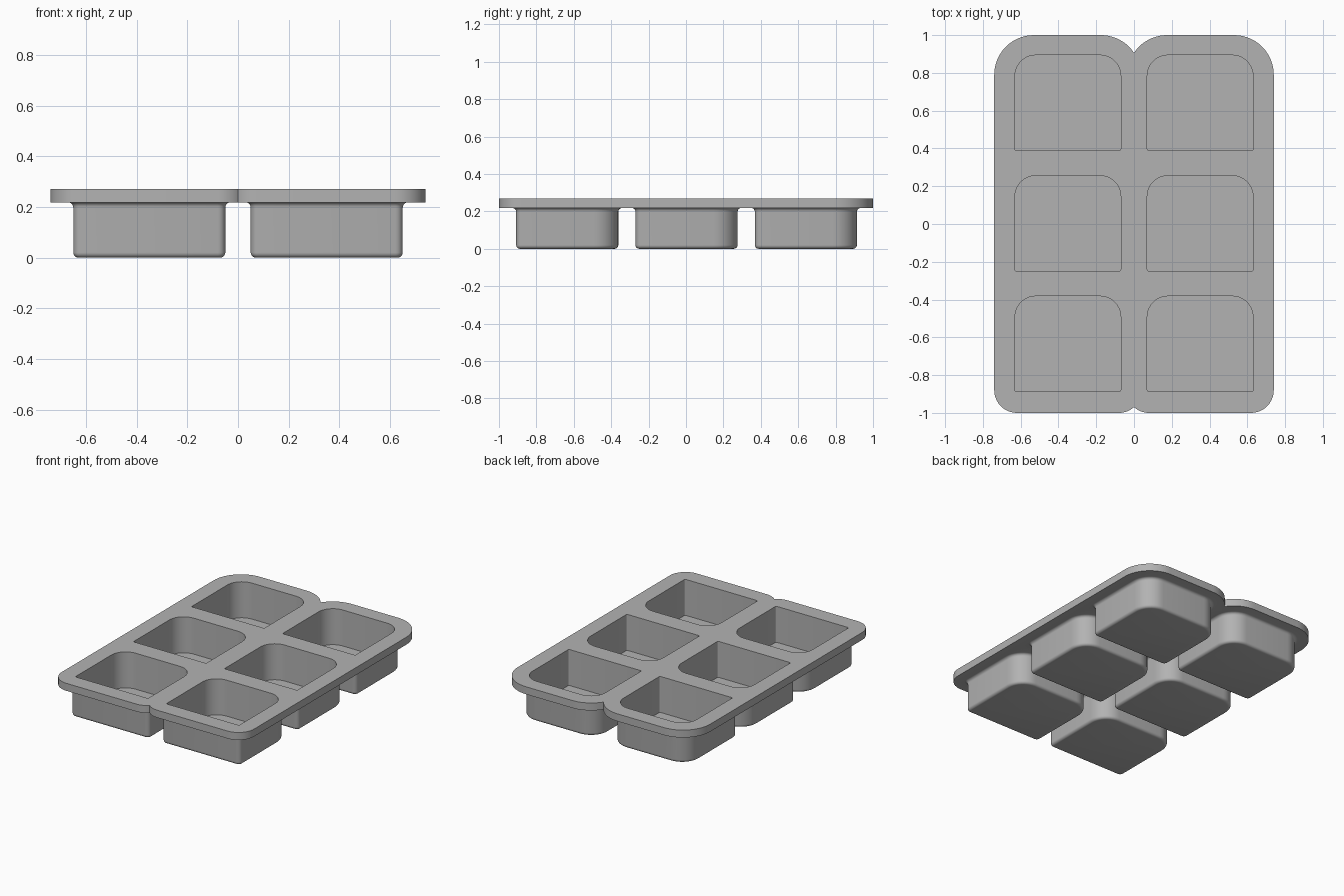
import bpy, bmesh
from math import pi, cos, sin, acos

if "Cube" in bpy.data.objects:
    bpy.data.objects.remove(bpy.data.objects["Cube"])

TOP, UNDER, FLOOR = 0.27, 0.218, 0.02
PITCH, MID_Y, CUP_X = 0.638, 0.003, 0.35
HALF_W, HALF_L = 0.30, 0.273          # outer half size of a cup
R_BACK, R_FRONT, FILLET, WALL = 0.13, 0.03, 0.02, 0.02

bm = bmesh.new()


def arc(cx, cy, r, a0, a1, n=10):
    return [(cx + r * cos(a0 + (a1 - a0) * i / n), cy + r * sin(a0 + (a1 - a0) * i / n))
            for i in range(n + 1)]


def cup_outline(cx, cy, d):
    """Rounded cup outline grown by d, with wide corners at the back."""
    x, y, rb, rf = HALF_W + d, HALF_L + d, R_BACK + d, R_FRONT + d
    return (arc(cx - x + rf, cy - y + rf, rf, pi, 1.5 * pi, 6)
            + arc(cx + x - rf, cy - y + rf, rf, -pi / 2, 0, 6)
            + arc(cx + x - rb, cy + y - rb, rb, 0, pi / 2)
            + arc(cx - x + rb, cy + y - rb, rb, pi / 2, pi))


def ring(points, z):
    verts = [bm.verts.new((x, y, z)) for x, y in points]
    edges = [bm.edges.new((v, verts[i - 1])) for i, v in enumerate(verts)]
    return verts, edges


def bridge(a, b):
    for i in range(len(a)):
        bm.faces.new((a[i - 1], a[i], b[i], b[i - 1]))


# Rim outline: two rounded lobes meeting at notches on x = 0
right = (arc(0.08, -0.88, 0.12, 2 * pi - acos(-0.08 / 0.12), 1.5 * pi)
         + arc(0.62, -0.88, 0.12, -pi / 2, 0)
         + arc(0.53, 0.79, 0.21, 0, pi / 2, 14)
         + arc(0.175, 0.79, 0.21, pi / 2, acos(-0.175 / 0.21)))
outline = right + [(-x, y) for x, y in reversed(right[1:-1])]
rim_top, top_edges = ring(outline, TOP)
rim_low, low_edges = ring(outline, UNDER)
bridge(rim_low, rim_top)

# Six cups, each with an inner pocket and a filleted outer shell
for cx in (-CUP_X, CUP_X):
    for row in (-1, 0, 1):
        cy = MID_Y + row * PITCH
        # Pocket
        mouth, edges = ring(cup_outline(cx, cy, -WALL), TOP)
        top_edges += edges
        base, _ = ring(cup_outline(cx, cy, -WALL), FLOOR)
        bridge(mouth, base)
        bm.faces.new(base)
        # Shell: flare below the rim, straight wall, rounded bottom edge
        steps = [i * pi / 10 for i in range(6)]
        profile = [(FILLET * (1 - sin(a)), UNDER - FILLET * (1 - cos(a))) for a in steps]
        profile += [(-FILLET * (1 - cos(a)), FILLET * (1 - sin(a))) for a in steps]
        prev = None
        for d, z in profile:
            verts, edges = ring(cup_outline(cx, cy, d), z)
            if prev:
                bridge(prev, verts)
            else:
                low_edges += edges
            prev = verts
        bm.faces.new(prev)

# Flat rim faces around the cups
bmesh.ops.triangle_fill(bm, edges=top_edges, use_beauty=True, normal=(0, 0, 1))
bmesh.ops.triangle_fill(bm, edges=low_edges, use_beauty=True, normal=(0, 0, -1))
bmesh.ops.recalc_face_normals(bm, faces=bm.faces)

mesh = bpy.data.meshes.new("tray")
bm.to_mesh(mesh)
bm.free()
tray = bpy.data.objects.new("six_cup_tray", mesh)
bpy.context.collection.objects.link(tray)

grey = bpy.data.materials.new("grey")
grey.diffuse_color = (0.45, 0.45, 0.45, 1)
grey.use_nodes = True
grey.node_tree.nodes["Principled BSDF"].inputs["Base Color"].default_value = grey.diffuse_color
mesh.materials.append(grey)

bpy.context.view_layer.objects.active = tray
tray.select_set(True)
bpy.ops.object.shade_smooth_by_angle(angle=pi / 6)
